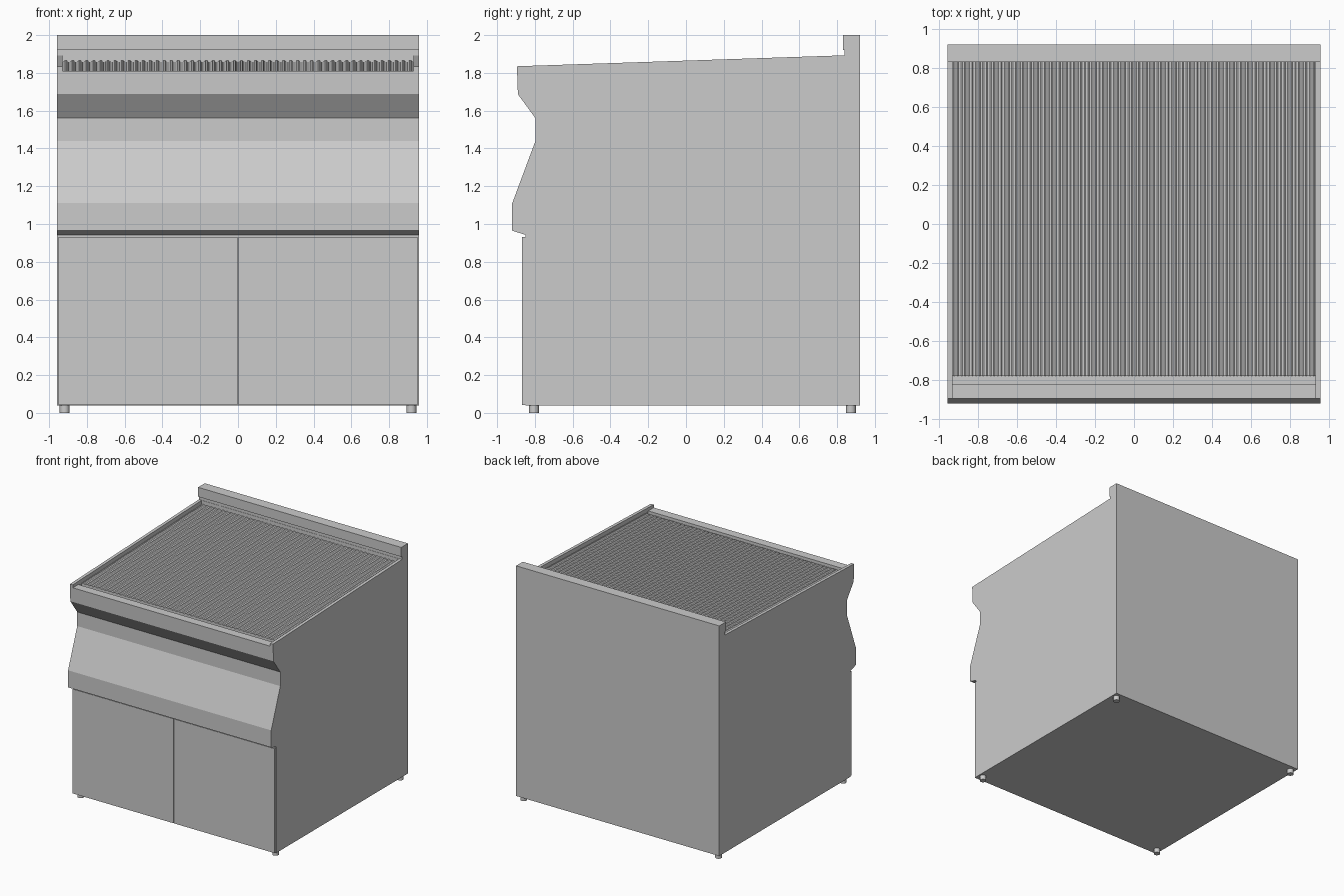
import bpy, bmesh
from mathutils import Vector

HALF = 0.957      # half width of the cabinet
RIM = 0.93        # half width of the cooking well
FRONT, BACK = -0.78, 0.838   # ends of the ribbed plate
RIBS = 50

cube = bpy.data.objects.get("Cube")
if cube:
    bpy.data.objects.remove(cube, do_unlink=True)

steel = bpy.data.materials.new("brushed grey steel")
steel.use_nodes = True
grey = (0.6, 0.6, 0.6, 1)
steel.diffuse_color = grey
steel.node_tree.nodes["Principled BSDF"].inputs["Base Color"].default_value = grey


def finish(name, bm):
    bmesh.ops.recalc_face_normals(bm, faces=bm.faces)
    mesh = bpy.data.meshes.new(name)
    bm.to_mesh(mesh)
    bm.free()
    mesh.materials.append(steel)
    obj = bpy.data.objects.new(name, mesh)
    bpy.context.collection.objects.link(obj)
    return obj


def prism(name, outline, sweep):
    """Extrude a closed outline of 3D points along a vector."""
    bm = bmesh.new()
    face = bm.faces.new([bm.verts.new(p) for p in outline])
    out = bmesh.ops.extrude_face_region(bm, geom=[face])
    moved = [v for v in out["geom"] if isinstance(v, bmesh.types.BMVert)]
    bmesh.ops.translate(bm, verts=moved, vec=Vector(sweep))
    # the starting face stays as the end cap
    if not face.is_valid or len(face.edges[0].link_faces) < 2:
        bm.faces.new(bm.verts[:len(outline)])
    return finish(name, bm)


def across(name, profile, half):
    """Extrude a (y, z) profile symmetrically across the width."""
    return prism(name, [(-half, y, z) for y, z in profile], (2 * half, 0, 0))


def box(name, low, high):
    bm = bmesh.new()
    bmesh.ops.create_cube(bm, size=1)
    for v in bm.verts:
        v.co = [h if c > 0 else l for c, l, h in zip(v.co, low, high)]
    return finish(name, bm)


# Cabinet body with sculpted control panel and rear splash guard
body = across("cabinet_body", [
    (-0.85, 0.04), (0.92, 0.04), (0.92, 2.0), (0.83, 2.0), (0.83, 1.92),
    (0.84, 1.92), (0.84, 1.893), (-0.895, 1.835), (-0.89, 1.687),
    (-0.797, 1.56), (-0.797, 1.44), (-0.92, 1.11), (-0.92, 0.965),
    (-0.85, 0.942)], HALF)

# Cooking well, open to the front, with a grease gutter
cutter = across("well_cutter", [
    (-1.0, 1.81), (-0.82, 1.81), (-0.82, 1.785), (BACK, 1.785),
    (BACK, 1.91), (-1.0, 1.91)], RIM)
cutter.hide_render = True
cut = body.modifiers.new("well", "BOOLEAN")
cut.operation = "DIFFERENCE"
cut.solver = "EXACT"
cut.object = cutter
bpy.context.view_layer.objects.active = body
bpy.ops.object.modifier_apply(modifier=cut.name)
bpy.data.objects.remove(cutter, do_unlink=True)

# Ribbed griddle plate, sloping down to the gutter
pitch = 2 * RIM / RIBS
ridge = [(-RIM, 0)]
for i in range(RIBS):
    x = -RIM + i * pitch
    ridge += [(x + pitch * t, h) for t, h in
              ((0.15, 0), (0.35, 0.007), (0.65, 0.007), (0.85, 0))]
ridge.append((RIM, 0))
bm = bmesh.new()
ends = []
for y, z in ((FRONT, 1.804), (BACK, 1.858)):
    top = [bm.verts.new((x, y, z + h)) for x, h in ridge]
    base = [bm.verts.new((x, y, 1.785)) for x in (RIM, -RIM)]
    ends.append(top + base)
    bm.faces.new(top + base)
count = len(ends[0])
for i in range(count):
    j = (i + 1) % count
    bm.faces.new((ends[0][i], ends[0][j], ends[1][j], ends[1][i]))
finish("ribbed_griddle_plate", bm)

# Cupboard doors and feet, mirrored left and right
for side, s in (("left", 1), ("right", -1)):
    xs = sorted((s * 0.003, s * 0.951))
    box(side + "_door", (xs[0], -0.867, 0.043), (xs[1], -0.849, 0.932))
    for end, y in (("front", -0.805), ("back", 0.873)):
        bm = bmesh.new()
        bmesh.ops.create_cone(bm, cap_ends=True, segments=16, radius1=0.026,
                              radius2=0.026, depth=0.042)
        bmesh.ops.translate(bm, verts=bm.verts, vec=(s * 0.918, y, 0.021))
        foot = finish(side + "_" + end + "_foot", bm)
        bpy.ops.object.select_all(action="DESELECT")
        foot.select_set(True)
        bpy.context.view_layer.objects.active = foot
        bpy.ops.object.shade_smooth_by_angle()
